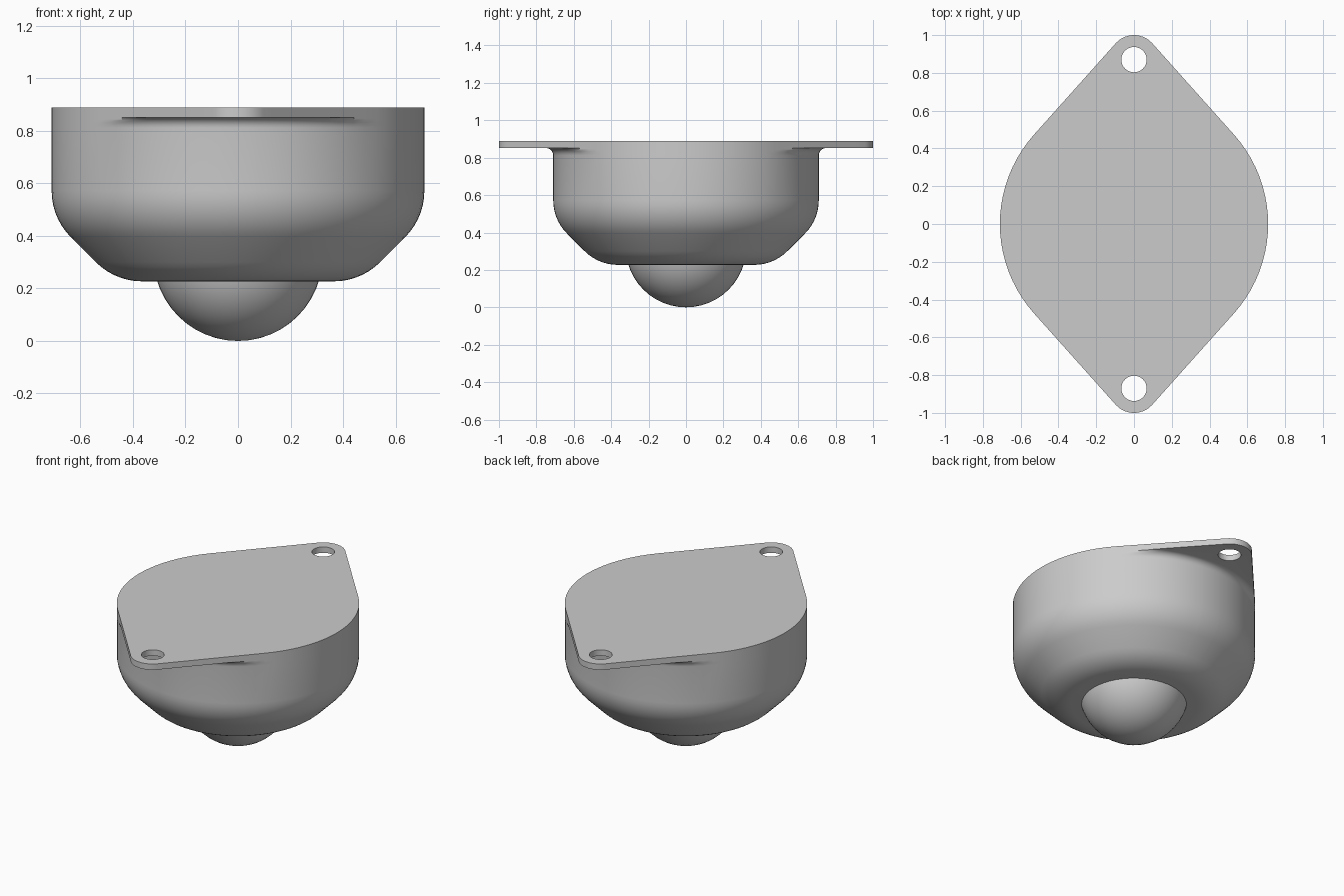
import bpy, bmesh, math
from math import sin, cos, pi

if "Cube" in bpy.data.objects:
    bpy.data.objects.remove(bpy.data.objects["Cube"])

R, TIP_Y, TIP_R = 0.71, 0.87, 0.13        # body radius, ear centre, ear radius
TOP, UNDER, BASE = 0.89, 0.852, 0.227     # flange top, flange underside, body base

grey = bpy.data.materials.new("grey metal")
grey.diffuse_color = (0.6, 0.6, 0.6, 1)
grey.use_nodes = True
grey.node_tree.nodes["Principled BSDF"].inputs["Base Color"].default_value = grey.diffuse_color


def arc(cx, cy, r, a0, a1, n):
    return [(cx + r * cos(a0 + (a1 - a0) * i / n), cy + r * sin(a0 + (a1 - a0) * i / n))
            for i in range(n + 1)]


def finish(ob, angle=30):
    ob.data.materials.clear()
    ob.data.materials.append(grey)
    bpy.ops.object.select_all(action='DESELECT')
    ob.select_set(True)
    bpy.context.view_layer.objects.active = ob
    bpy.ops.object.shade_smooth_by_angle(angle=math.radians(angle))


# Flange outline: large circle joined by tangents to an ear at each end
t = math.asin((R - TIP_R) / TIP_Y)
right = arc(0, 0, R, -t, t, 20)
ear = arc(0, TIP_Y, TIP_R, t, pi - t, 14)
(ax, ay), (bx, by) = right[-1], ear[0]
edge = [(ax + (bx - ax) * i / 10, ay + (by - ay) * i / 10) for i in range(1, 10)]
half = right + edge + ear + [(-x, y) for x, y in reversed(edge)]
outline = half + [(-x, -y) for x, y in half]

# Housing profile: base fillet, 45 degree slope, shoulder fillet, wall, flange fillet
F, f, q = 0.25, 0.04, pi / 4
x0 = R - F * cos(q) - F * (1 - cos(q))
slope_x = x0 + F * sin(q)
slope_z = BASE + F * (1 - cos(q))
gap = 0.095
x0 -= gap
profile = arc(x0, BASE + F, F, -pi / 2, -q, 7)
profile += arc(R - F, slope_z + gap + F * sin(q), F, -q, 0, 7)
profile += arc(R + f, UNDER - f, f, pi, pi / 2, 6)
profile += [(9, UNDER), (9, TOP)]

# Housing and flange: rings clipped to the outline
bm = bmesh.new()
rings = []
for r, z in profile:
    ring = []
    for x, y in outline:
        s = min(1, r / math.hypot(x, y))
        ring.append(bm.verts.new((x * s, y * s, z)))
    rings.append(ring)
n = len(outline)
for a, b in zip(rings, rings[1:]):
    for i in range(n):
        j = (i + 1) % n
        bm.faces.new((a[i], a[j], b[j], b[i]))
bm.faces.new(rings[-1])
bm.faces.new(rings[0][::-1])
bmesh.ops.remove_doubles(bm, verts=bm.verts[:], dist=1e-5)
bmesh.ops.recalc_face_normals(bm, faces=bm.faces[:])
mesh = bpy.data.meshes.new("housing")
bm.to_mesh(mesh)
bm.free()
housing = bpy.data.objects.new("housing", mesh)
bpy.context.collection.objects.link(housing)

# Screw holes through the ears
for side in (-1, 1):
    bpy.ops.mesh.primitive_cylinder_add(vertices=32, radius=0.067, depth=0.2,
                                        location=(0, side * TIP_Y, 0.87))
    cutter = bpy.context.object
    cutter.name = "hole_cutter"
    mod = housing.modifiers.new("hole", 'BOOLEAN')
    mod.operation, mod.solver, mod.object = 'DIFFERENCE', 'EXACT', cutter
    bpy.context.view_layer.objects.active = housing
    bpy.ops.object.modifier_apply(modifier=mod.name)
    bpy.data.objects.remove(cutter)
finish(housing)

# Rolling ball
bpy.ops.mesh.primitive_uv_sphere_add(segments=48, ring_count=24, radius=0.322,
                                     location=(0, 0, 0.322))
ball = bpy.context.object
ball.name = "ball"
finish(ball)
